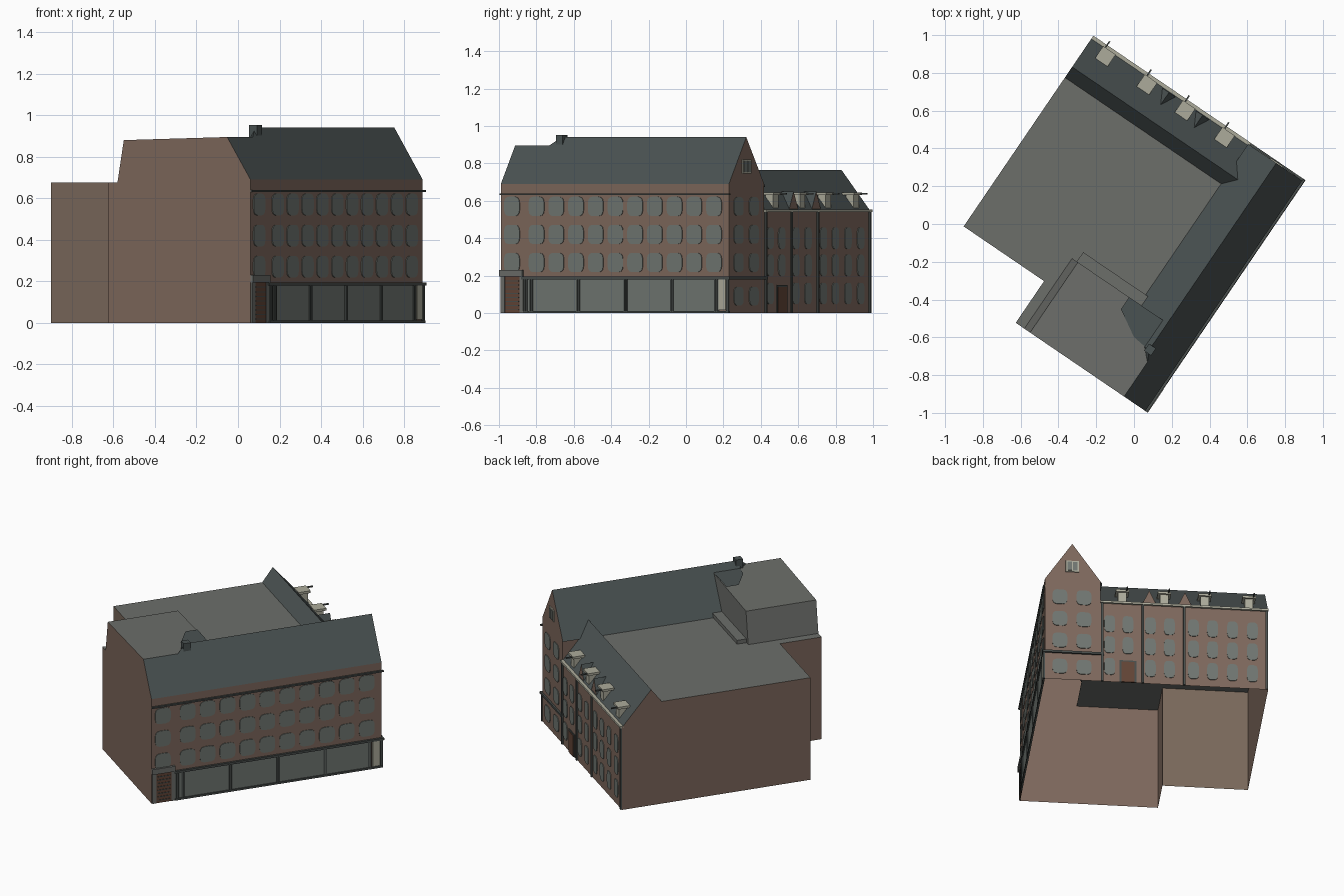
import bpy, math
from mathutils import Vector

if "Cube" in bpy.data.objects:
    bpy.data.objects.remove(bpy.data.objects["Cube"])

# Local axes: s runs along the street facade, t runs into the block, z is up
L, W, D = 1.475, 0.335, 1.345        # facade length, main wing depth, block depth
ANGLE = math.atan2(0.8268, 0.5625)
ORIGIN = (0.06, -0.99, 0)


def material(name, r, g, b):
    m = bpy.data.materials.new(name)
    lin = [((c / 255 + 0.055) / 1.055) ** 2.4 for c in (r, g, b)]
    m.diffuse_color = (*lin, 1)
    m.use_nodes = True
    m.node_tree.nodes["Principled BSDF"].inputs["Base Color"].default_value = m.diffuse_color
    return m


BRICK = material("brick", 126, 104, 92)
TAN = material("tan_brick", 122, 105, 91)
GREY = material("flat_roof_grey", 108, 110, 106)
SLATE = material("slate", 74, 82, 82)
GLASS = material("window_grey", 112, 118, 113)
TRIM = material("dark_trim", 72, 77, 75)
BEIGE = material("pale_stone", 172, 171, 155)
DOOR = material("door_brown", 98, 68, 54)


def part(name, mat, polys):
    verts, faces = [], []
    for p in polys:
        faces.append(list(range(len(verts), len(verts) + len(p))))
        verts += p
    me = bpy.data.meshes.new(name)
    me.from_pydata(verts, [], faces)
    me.materials.append(mat)
    ob = bpy.data.objects.new(name, me)
    ob.rotation_euler.z = ANGLE
    ob.location = ORIGIN
    bpy.context.collection.objects.link(ob)
    return ob


def facing(poly, d):
    # turn a polygon so that its normal points along d
    a = Vector((0, 0, 0))
    for i, p in enumerate(poly):
        a += Vector(p).cross(Vector(poly[(i + 1) % len(poly)]))
    return poly if a.dot(Vector(d)) > 0 else poly[::-1]


def box(s0, s1, t0, t1, z0, z1):
    out = []
    for ax, lo, hi in ((0, s0, s1), (1, t0, t1), (2, z0, z1)):
        r = [(s0, s1), (t0, t1), (z0, z1)]
        b, c = [i for i in range(3) if i != ax]
        for v, sgn in ((lo, -1), (hi, 1)):
            poly = []
            for i, j in ((0, 0), (1, 0), (1, 1), (0, 1)):
                q = [0, 0, 0]
                q[ax], q[b], q[c] = v, r[b][i], r[c][j]
                poly.append(tuple(q))
            d = [0, 0, 0]
            d[ax] = sgn
            out.append(facing(poly, d))
    return out


def on_street(a, z, d):
    return (a, -d, z)


def on_side(a, z, d):
    return (L + d, a, z)


def rounded(place, a, z, w, h, d=0.004, n=16):
    # thin rounded pane standing just proud of a wall
    def sp(v):
        return math.copysign(abs(v) ** 0.55, v)
    ring = [(a + w / 2 * sp(math.cos(2 * math.pi * (i + .5) / n)),
             z + h / 2 * sp(math.sin(2 * math.pi * (i + .5) / n))) for i in range(n)]
    out = [[place(x, y, d) for x, y in ring]]
    for i in range(n):
        p, q = ring[i], ring[(i + 1) % n]
        out.append([place(*p, 0), place(*q, 0), place(*q, d), place(*p, d)])
    return out


# ---- Walls (open at the bottom) ----
part("street_wall", BRICK, [facing([(0, 0, 0), (L, 0, 0), (L, 0, .69), (0, 0, .69)], (0, -1, 0))])
end = [(0, 0), (0, .69), (.136, .895), (.738, .88), (.775, .675), (.83, .675), (.83, 0)]
part("end_wall", BRICK, [facing([(0, t, z) for t, z in end], (-1, 0, 0))])
part("notch_wall", BRICK, [facing([(0, .83, 0), (.267, .83, 0), (.267, .83, .675), (0, .83, .675)], (0, 1, 0))])
part("court_wall", TAN, [facing([(.267, .83, 0), (.267, D, 0), (.267, D, .675), (.267, .83, .675)], (-1, 0, 0))])
back = [(.267, 0), (.267, .675), (1.22, .675), (1.288, .765), (L, .545), (L, 0)]
part("back_wall", BRICK, [facing([(s, D, z) for s, z in back], (0, 1, 0))])
gable = [(0, 0), (0, .69), (.165, .94), (W, .69), (W, 0)]
part("gable_wall", BRICK, [facing([(L, t, z) for t, z in gable], (1, 0, 0)),
                           facing([(L, W, .545), (L, W, .69), (1.352, W, .69)], (0, 1, 0))])
part("low_wing_wall", BRICK, [facing([(L, W, 0), (L, D, 0), (L, D, .545), (L, W, .545)], (1, 0, 0))])

# ---- Roofs ----
UP = (0, 0, 1)
flat = [(0, .34), (0, .83), (.267, .83), (.267, D), (1.22, D), (1.22, .34)]
part("flat_roof", GREY, [facing([(s, t, .675) for s, t in flat], UP)])
part("main_roof", SLATE, [
    facing([(0, 0, .69), (L, 0, .69), (L, .165, .94), (.28, .165, .94), (.22, .136, .895), (0, .136, .895)], UP),
    facing([(.28, .165, .94), (L, .165, .94), (L, .345, .675), (.28, .345, .675)], UP),
    facing([(.28, .165, .94), (.22, .136, .895), (.28, .196, .895)], UP)])
part("low_wing_roof", SLATE, [
    facing([(L, W, .545), (L, D, .545), (1.288, D, .765), (1.288, .28, .765), (1.352, W, .69)], UP),
    facing([(1.288, D, .765), (1.22, D, .675), (1.22, .345, .675), (1.288, .28, .765)], UP)])
part("raised_roof", GREY, [
    facing([(0, .136, .895), (.22, .136, .895), (.28, .196, .895), (.45, .196, .895),
            (.45, .738, .88), (0, .738, .88)], UP),
    facing([(0, .738, .88), (.45, .738, .88), (.45, .775, .675), (0, .775, .675)], UP),
    facing([(.45, .196, .895), (.45, .738, .88), (.45, .775, .675), (.45, .345, .675)], (1, 0, 0))])
part("raised_roof_ledge", GREY, box(.45, .51, .33, .745, .675, .70))
patch = [(.28, .19), (.29, .27), (.373, .41), (.45, .41), (.45, .19)]
part("slate_patch", SLATE, [facing([(s, t, .898) for s, t in patch], UP)])
part("ridge_chimney", SLATE, box(.26, .305, .14, .185, .88, .953))

# ---- Street facade ----
cols = [.073] + [.232 + .1275 * i for i in range(10)]
panes = []
for z in (.27, .42, .57):
    for s in cols:
        panes += rounded(on_street, s, z, .1, .105)
part("street_windows", GLASS, panes)
part("shopfront", GLASS, box(.15, 1.41, -.005, 0, 0, .18))
pillars = []
for s in (.155, .19, .495, .8, 1.1, 1.385):
    for k in (0, .013):
        pillars += box(s + k, s + k + .008, -.011, 0, 0, .18)
pillars += box(1.464, L + .004, -.011, 0, 0, .18)
part("shopfront_pillars", TRIM, pillars)
part("shopfront_base", TRIM, box(.15, L + .006, -.012, 0, 0, .012))
part("corner_pier", BEIGE, box(1.415, 1.46, -.01, 0, .015, .18))
part("lower_cornice", TRIM, box(.14, L + .012, -.014, 0, .18, .194)
     + box(L, L + .012, 0, W + .02, .18, .194))
part("upper_cornice", TRIM, box(0, L + .01, -.012, 0, .63, .64))
part("entrance_door", DOOR, box(.03, .125, -.006, 0, 0, .195))
slats = []
for i in range(8):
    slats += box(.035, .12, -.009, 0, .015 + i * .022, .02 + i * .022)
part("door_slats", TRIM, slats)
part("door_canopy", GREY, box(0, .148, -.016, 0, .195, .23)
     + box(.004, .03, -.008, 0, 0, .195) + box(.125, .148, -.008, 0, 0, .195))

# ---- Gable and low wing facade ----
panes = []
for z in (.09, .27, .42, .57):
    for t in (.09, .235):
        panes += rounded(on_side, t, z, .09, .1)
for t in (.39, .50, .635, .75, .895, 1.01, 1.13, 1.25):
    for z in (.105, .255, .4):
        if not (t == .50 and z < .2):
            panes += rounded(on_side, t, z, .066, .115)
part("side_windows", GLASS, panes)
part("gable_window_frame", BEIGE, box(L, L + .006, .125, .205, .745, .82))
part("gable_window_glass", GLASS, box(L, L + .009, .135, .162, .753, .812)
     + box(L, L + .009, .168, .195, .753, .812))
part("side_door_frame", TRIM, box(L, L + .005, .45, .55, 0, .15))
part("side_door", DOOR, box(L, L + .008, .46, .54, 0, .14))
pipes = []
for t in (.345, .59, .84, 1.085, 1.335):
    pipes += box(L, L + .009, t - .007, t + .007, 0, .545)
part("downpipes", TRIM, pipes[:18] + pipes[24:])
part("gutter", BEIGE, box(L - .015, L + .013, W, D, .54, .553))

# ---- Dormers on the low wing ----
posts, slabs, rods = [], [], []
for t in (.468, .721, .965, 1.231):
    posts += box(1.41, 1.46, t - .025, t + .025, .555, .632)
    slabs += box(1.395, 1.472, t - .04, t + .04, .63, .645)
    rods += box(1.46, 1.512, t + .022, t + .03, .635, .643)
part("dormer_bodies", BEIGE, posts)
part("dormer_slabs", BEIGE, slabs)
part("dormer_rods", TRIM, rods)
fronts, tops = [], []
for t in (.63, .845):
    a, b, c, r = (1.465, t - .045, .55), (1.465, t + .045, .55), (1.465, t, .65), (1.385, t, .65)
    fronts.append(facing([a, b, c], (1, 0, 0)))
    tops += [facing([a, c, r], UP), facing([b, c, r], UP)]
part("small_gable_fronts", BRICK, fronts)
part("small_gable_roofs", SLATE, tops)
